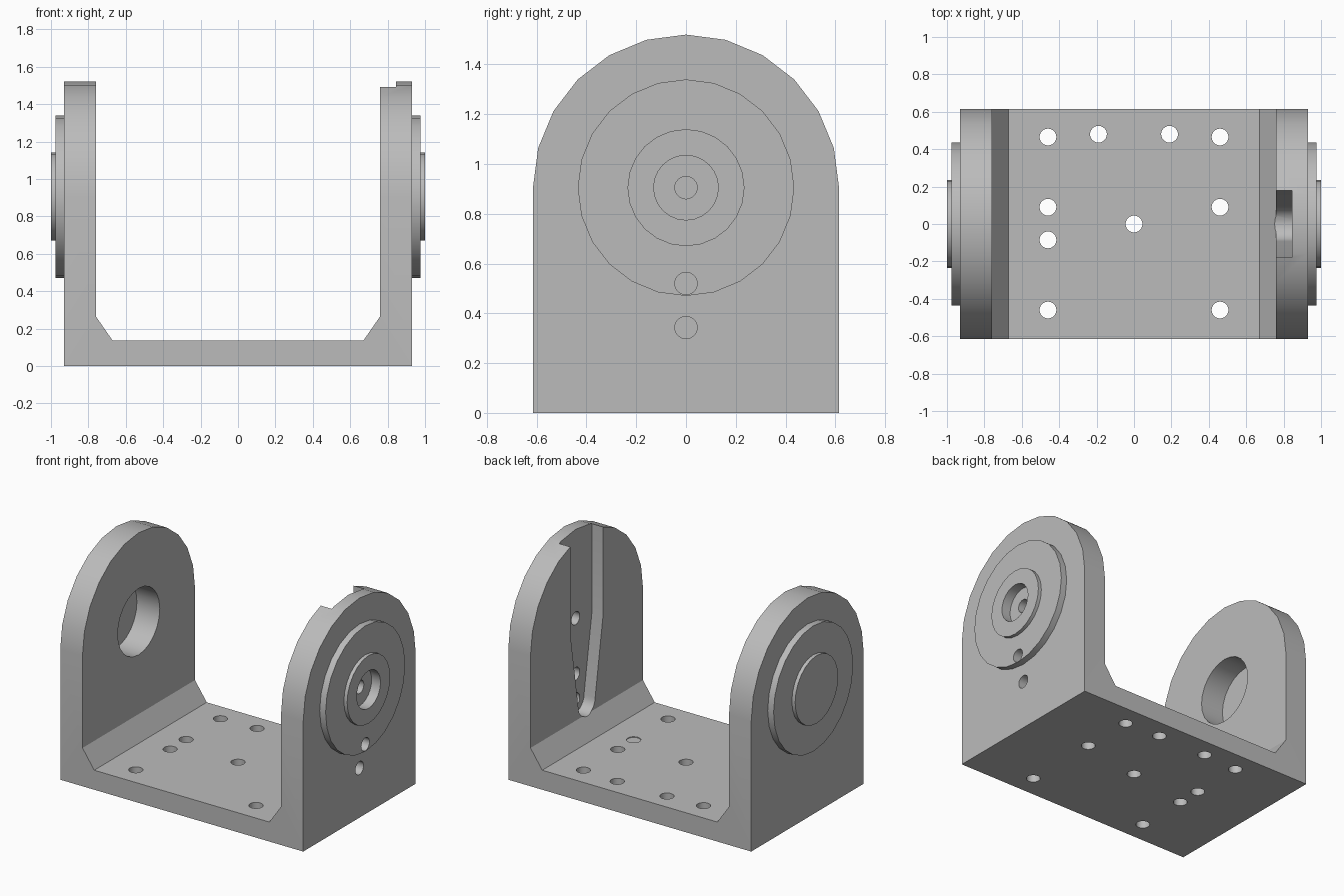
import bpy, bmesh, math
from mathutils import Vector

old = bpy.data.objects.get("Cube")
if old:
    bpy.data.objects.remove(old, do_unlink=True)

grey = bpy.data.materials.new("plain grey")
grey.use_nodes = True
colour = (0.5, 0.5, 0.5, 1)
grey.diffuse_color = colour
grey.node_tree.nodes["Principled BSDF"].inputs["Base Color"].default_value = colour


def prism(name, outline, axis, start, end):
    """Extrude a 2D outline along an axis, from start to end."""
    place = {"x": lambda a, b, t: (t, a, b),
             "y": lambda a, b, t: (a, t, b),
             "z": lambda a, b, t: (a, b, t)}[axis]
    bm = bmesh.new()
    face = bm.faces.new([bm.verts.new(place(a, b, start)) for a, b in outline])
    new = bmesh.ops.extrude_face_region(bm, geom=[face])["geom"]
    shift = Vector(place(0, 0, end - start))
    bmesh.ops.translate(bm, vec=shift,
                        verts=[v for v in new if isinstance(v, bmesh.types.BMVert)])
    bmesh.ops.recalc_face_normals(bm, faces=bm.faces)
    mesh = bpy.data.meshes.new(name)
    bm.to_mesh(mesh)
    bm.free()
    mesh.materials.append(grey)
    obj = bpy.data.objects.new(name, mesh)
    bpy.context.collection.objects.link(obj)
    return obj


def arc(a, b, radius, first=0, last=345, step=15):
    return [(a + radius * math.cos(math.radians(d)), b + radius * math.sin(math.radians(d)))
            for d in range(first, last + 1, step)]


def combine(target, tool, operation):
    """Apply a boolean and discard the helper."""
    tool.hide_render = True
    mod = target.modifiers.new("boolean", "BOOLEAN")
    mod.operation, mod.object, mod.solver = operation, tool, "EXACT"
    bpy.context.view_layer.objects.active = target
    bpy.ops.object.modifier_apply(modifier=mod.name)
    bpy.data.objects.remove(tool, do_unlink=True)


def cut_round(axis, a, b, radius, start, end):
    combine(bracket, prism("round_cutter", arc(a, b, radius), axis, start, end), "DIFFERENCE")


# U-shaped bracket with chamfered inner corners
half = [(0.93, 0), (0.93, 1.6), (0.76, 1.6), (0.76, 0.265), (0.67, 0.135)]
bracket = prism("bracket", half + [(-x, z) for x, z in reversed(half)], "y", -0.7, 0.7)

# Round the tops of both arms
axle_z, width = 0.905, 0.615
arch = [(-width, -0.1), (width, -0.1)] + arc(0, axle_z, width, 0, 180)
combine(bracket, prism("arch_trim", arch, "x", -1.1, 1.1), "INTERSECT")

# Stepped bosses on the outside of both arms
for side in (-1, 1):
    for radius, reach in ((0.435, 0.975), (0.235, 1.0)):
        boss = prism("boss", arc(0, axle_z, radius), "x", side * 0.9, side * reach)
        combine(bracket, boss, "UNION")

# Blind bearing pocket inside the right arm
cut_round("x", 0, axle_z, 0.23, -0.935, -0.7)

# Tapered slot with a rounded foot inside the left arm
slot = [(0.18, 1.6), (-0.18, 1.6), (-0.18, 0.89)] + arc(0, 0.345, 0.092, 180, 360)
slot.append((0.18, 0.89))
combine(bracket, prism("slot_cutter", slot, "x", 0.68, 0.845), "DIFFERENCE")

# Outer recess and screw holes of the left arm
hole = 0.045
cut_round("x", 0, axle_z, 0.13, 0.932, 1.1)
for z in (axle_z, 0.52, 0.343):
    cut_round("x", 0, z, hole, 0.8, 1.1)

# Mounting holes through the base
spots = [(0, 0)]
for side in (-1, 1):
    spots += [(side * 0.46, y) for y in (0.465, 0.09, -0.46)] + [(side * 0.19, 0.48)]
spots.append((-0.46, -0.085))
for x, y in spots:
    cut_round("z", x, y, hole, -0.1, 0.2)

# Shallow dimple beside the left arm
cut_round("z", 0.46, -0.085, hole, 0.13, 0.2)

# Smooth the round surfaces, keep the edges sharp
bpy.ops.object.select_all(action="DESELECT")
bracket.select_set(True)
bpy.context.view_layer.objects.active = bracket
bpy.ops.object.shade_smooth_by_angle(angle=math.radians(25))
